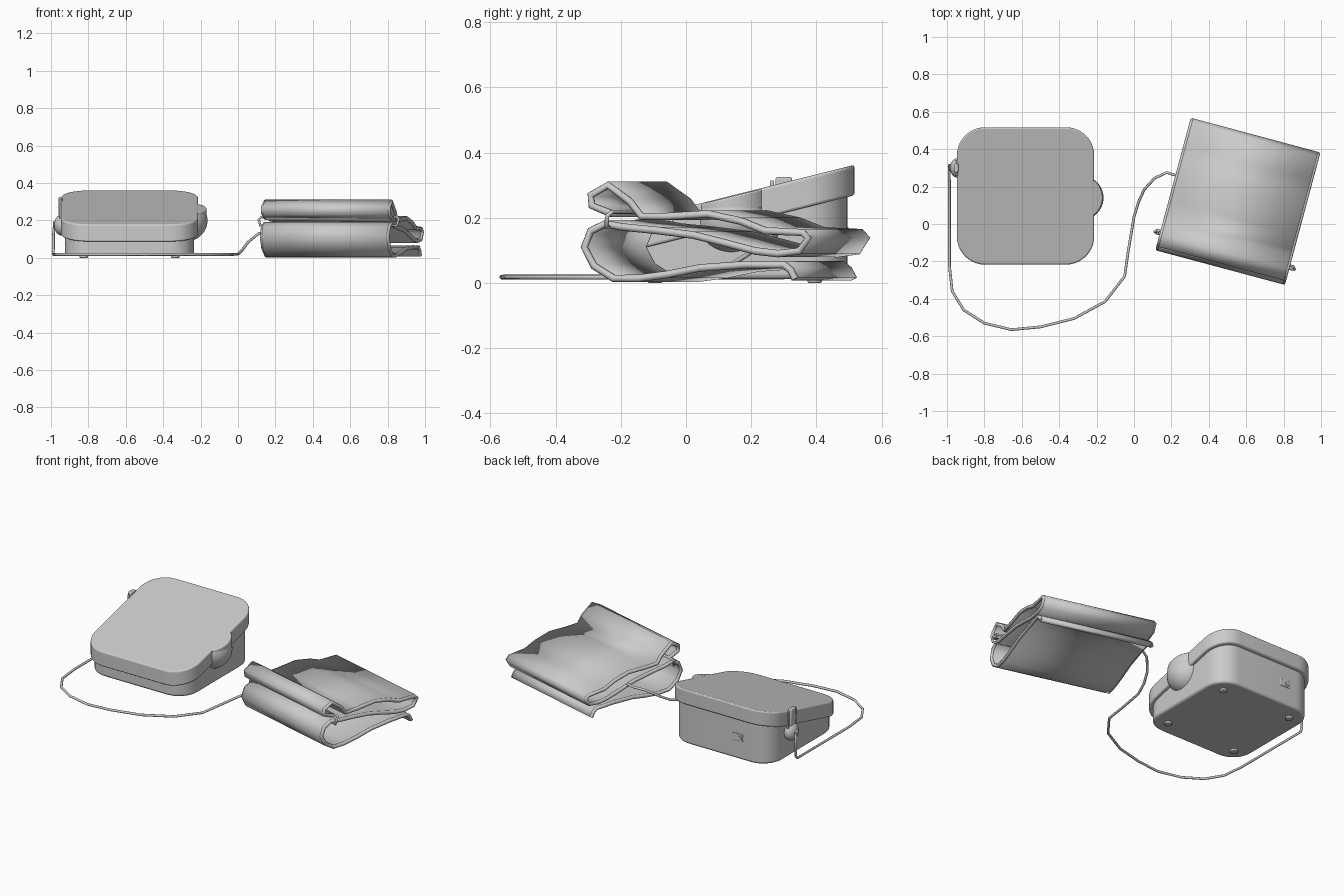
import bpy, bmesh, math
from mathutils import Vector, Matrix

if "Cube" in bpy.data.objects:
    bpy.data.objects.remove(bpy.data.objects["Cube"])


def finish(name, bm, angle=40):
    bmesh.ops.recalc_face_normals(bm, faces=bm.faces)
    me = bpy.data.meshes.new(name)
    bm.to_mesh(me)
    bm.free()
    for p in me.polygons:
        p.use_smooth = True
    me.set_sharp_from_angle(angle=math.radians(angle))
    ob = bpy.data.objects.new(name, me)
    bpy.context.collection.objects.link(ob)
    return ob


def bevel(ob, width, segs=3):
    m = ob.modifiers.new("bevel", 'BEVEL')
    m.width, m.segments, m.limit_method = width, segs, 'ANGLE'
    m.angle_limit = math.radians(40)


def rounded_rect(cx, cy, hx, hy, r, n=10):
    pts = []
    for i, (sx, sy) in enumerate([(1, 1), (-1, 1), (-1, -1), (1, -1)]):
        for k in range(n + 1):
            a = math.pi / 2 * (i + k / n)
            pts.append((cx + sx * (hx - r) + r * math.cos(a), cy + sy * (hy - r) + r * math.sin(a)))
    return pts


def prism(name, outline, z0, z1, bev):
    """Upright prism whose bottom and top heights are functions of y."""
    bm = bmesh.new()
    lo = [bm.verts.new((x, y, z0(y))) for x, y in outline]
    hi = [bm.verts.new((x, y, z1(y))) for x, y in outline]
    bm.faces.new(lo)
    bm.faces.new(hi)
    n = len(outline)
    for i in range(n):
        j = (i + 1) % n
        bm.faces.new((lo[i], lo[j], hi[j], hi[i]))
    ob = finish(name, bm)
    bevel(ob, bev)
    return ob


def cylinder(name, c, r, depth, axis='Z', bev=0.004):
    bm = bmesh.new()
    rot = {'Z': Matrix(), 'X': Matrix.Rotation(math.pi / 2, 4, 'Y'), 'Y': Matrix.Rotation(math.pi / 2, 4, 'X')}[axis]
    bmesh.ops.create_cone(bm, cap_ends=True, segments=24, radius1=r, radius2=r, depth=depth,
                          matrix=Matrix.Translation(c) @ rot)
    bevel(finish(name, bm), bev, 2)


def box(name, c, size, bev=0.006):
    bm = bmesh.new()
    bmesh.ops.create_cube(bm, size=1, matrix=Matrix.Translation(c) @ Matrix.Diagonal((*size, 1)))
    bevel(finish(name, bm), bev, 2)


def dome(name, c, radii, cut=None):
    bm = bmesh.new()
    bmesh.ops.create_uvsphere(bm, u_segments=40, v_segments=24, radius=1,
                              matrix=Matrix.Translation(c) @ Matrix.Diagonal((*radii, 1)))
    if cut:
        geom = bm.verts[:] + bm.edges[:] + bm.faces[:]
        res = bmesh.ops.bisect_plane(bm, geom=geom, plane_co=cut[0], plane_no=cut[1], clear_outer=True)
        bmesh.ops.holes_fill(bm, edges=[e for e in res['geom_cut'] if isinstance(e, bmesh.types.BMEdge)], sides=0)
    finish(name, bm)


def tube(name, pts, r, cyclic=False):
    cu = bpy.data.curves.new(name, 'CURVE')
    cu.dimensions = '3D'
    cu.bevel_depth, cu.bevel_resolution, cu.use_fill_caps = r, 2, True
    s = cu.splines.new('POLY')
    s.points.add(len(pts) - 1)
    for p, co in zip(s.points, pts):
        p.co = (*co, 1)
    s.use_cyclic_u = cyclic
    s.use_smooth = True
    ob = bpy.data.objects.new(name, cu)
    bpy.context.collection.objects.link(ob)


# Monitor housing: flat base and sloping lid
CX, CY = -0.58, 0.15
lid_low = lambda y: 0.085 + 0.25 * (y + 0.22)
lid_top = lambda y: 0.178 + 0.25 * (y + 0.22)
prism("monitor_base", rounded_rect(CX, CY, 0.345, 0.345, 0.13), lambda y: 0.012, lambda y: lid_low(y) + 0.02, 0.014)
prism("monitor_lid", rounded_rect(CX, CY, 0.367, 0.367, 0.15), lid_low, lid_top, 0.008)
for i, sx in enumerate((-1, 1)):
    for j, sy in enumerate((-1, 1)):
        cylinder(f"foot_{i}{j}", (CX + sx * 0.245, CY + sy * 0.245, 0.008), 0.022, 0.016)

# Round dial bulge on the right side, flush with the lid
circle = lambda r: [(-0.285 + r * math.cos(t * math.pi / 24), 0.14 + r * math.sin(t * math.pi / 24)) for t in range(48)]
dome("side_dial", (-0.285, 0.14, 0.2), (0.122, 0.12, 0.115),
     (Vector((0, 0.14, lid_top(0.14) - 0.002)), Vector((0, -0.25, 1)).normalized()))
prism("dial_cap", circle(0.117), lambda y: lid_low(y) + 0.03, lambda y: lid_top(y) - 0.002, 0.006)

# Air connector on the left side
dome("connector_dome", (-0.945, 0.3, 0.175), (0.038, 0.052, 0.055))
box("connector_tab", (-0.95, 0.3, 0.26), (0.022, 0.05, 0.13))
for k, dy in enumerate((-0.036, 0.036)):
    box(f"connector_rib_{k}", (-0.947, 0.3 + dy, 0.26), (0.014, 0.012, 0.11), 0.003)
cylinder("connector_plug", (-0.975, 0.3, 0.178), 0.016, 0.03, 'X')

# Power socket on the back
box("power_socket_plate", (-0.71, 0.495, 0.15), (0.07, 0.006, 0.045), 0.002)
cylinder("power_socket", (-0.725, 0.499, 0.15), 0.013, 0.008, 'Y', 0.002)

# Cuff: one folded sheet, extruded along a slanted axis
O, U, V = Vector((0.893, 0, 0)), Vector((-0.9659, 0.2588, 0)), Vector((0.2588, 0.9659, 0))
WIDTH = 0.715
cuff = lambda u, y, z: O + U * u + V * (y / 0.9659) + Vector((0, 0, z))
profile = [(.332, .012), (.318, .04), (.298, .056), (.18, .056), (.04, .046), (-.06, .026), (-.15, .014),
           (-.225, .014), (-.285, .052), (-.315, .11), (-.295, .16), (-.25, .182), (-.2, .172), (-.09, .161),
           (.02, .147), (.12, .122), (.21, .098), (.28, .09), (.345, .098), (.372, .138), (.355, .155),
           (.24, .16), (.165, .19), (.065, .212), (-.06, .204), (-.14, .204), (-.175, .25), (-.242, .3),
           (-.295, .27), (-.292, .237), (-.23, .212)]
bm = bmesh.new()
rows = [[bm.verts.new(cuff(u, y, z)) for y, z in profile] for u in (0.01, WIDTH - 0.01)]
for i in range(len(profile) - 1):
    bm.faces.new((rows[0][i], rows[0][i + 1], rows[1][i + 1], rows[1][i]))
sheet = finish("cuff_sheet", bm, 60)
m = sheet.modifiers.new("thickness", 'SOLIDIFY')
m.thickness, m.offset = 0.022, 0
for side, u in (("right", 0.01), ("left", WIDTH - 0.01)):
    tube(f"cuff_edge_{side}", [cuff(u, y, z) for y, z in profile], 0.0115)

# Wire ring that joins the cuff folds
tube("cuff_ring", [cuff(*p) for p in [(-.02, -.222, .218), (-.03, -.235, .205), (-.02, -.238, .172),
                                      (WIDTH + .02, -.238, .172), (WIDTH + .03, -.235, .205),
                                      (WIDTH + .02, -.222, .218)]], 0.007, True)

# Air hose lying on the table between monitor and cuff
tube("air_hose", [(-.965, .3, .178), (-.983, .31, .17), (-.987, .315, .12), (-.987, .315, .035), (-.987, .3, .018),
                  (-.987, -.22, .018), (-.972, -.36, .018), (-.91, -.46, .018), (-.8, -.53, .018),
                  (-.655, -.565, .018), (-.5, -.55, .018), (-.32, -.505, .018), (-.155, -.415, .018),
                  (-.05, -.28, .018), (-.03, -.14, .018), (0, .04, .02), (.025, .12, .045), (.055, .185, .085),
                  (.11, .245, .13), (.175, .275, .145), (.225, .26, .145)], 0.0075)
